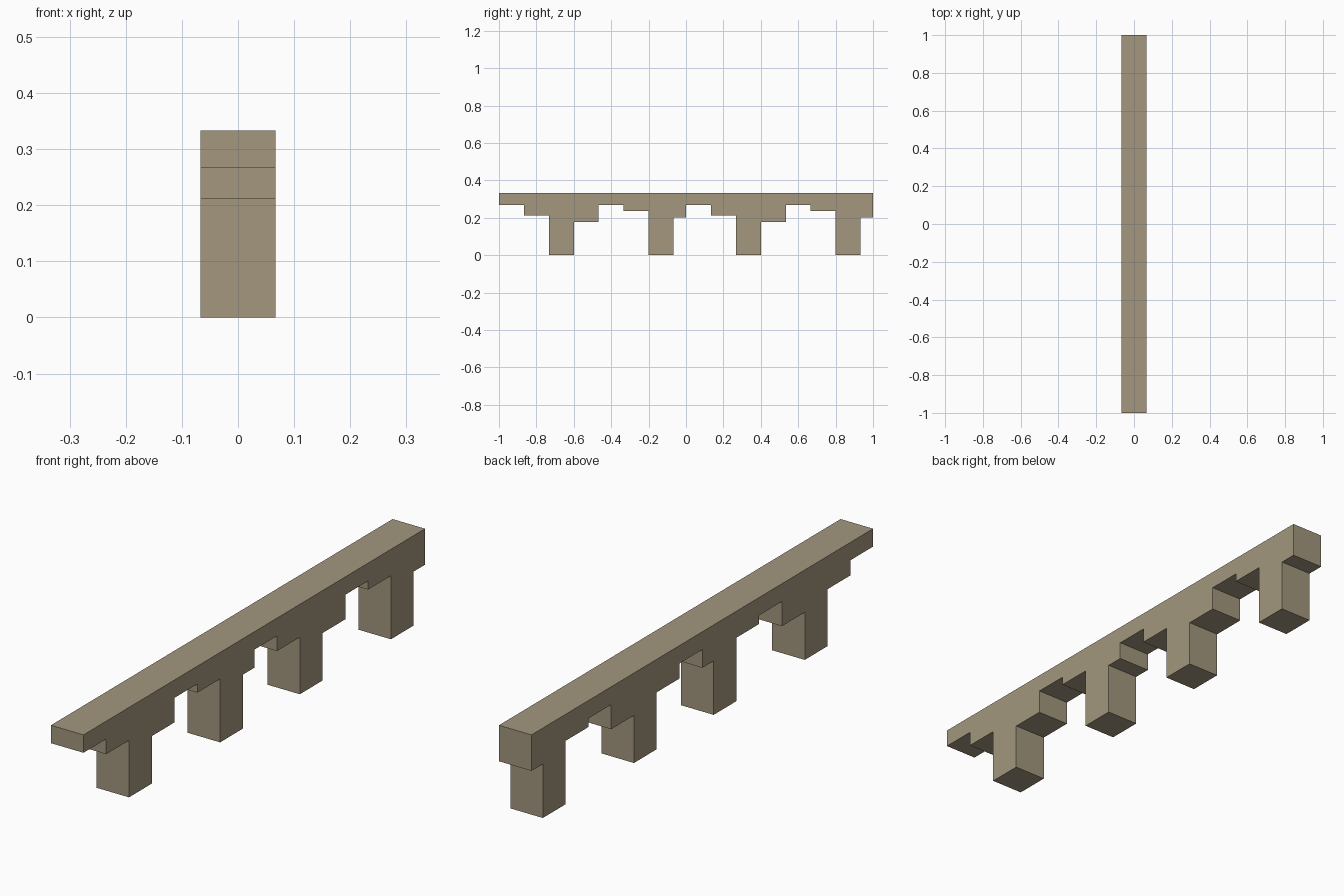
import bpy
import bmesh
from mathutils import Vector

cube = bpy.data.objects.get("Cube")
if cube:
    bpy.data.objects.remove(cube, do_unlink=True)

UNIT = 2 / 15          # block width; one bay is seven and a half blocks
TOP = UNIT * 2.5
HALF = UNIT / 2
# Underside of one bay: (width in blocks, height of the underside)
BAY = [(1, 0.267), (1, 0.211), (1, 0), (1, 0.176),
       (1, 0.267), (1, 0.235), (1, 0), (0.5, 0.2)]


def flat_material(name, colour):
    mat = bpy.data.materials.new(name)
    mat.use_nodes = True
    mat.diffuse_color = colour
    mat.node_tree.nodes["Principled BSDF"].inputs["Base Color"].default_value = colour
    return mat


# Stepped side outline: two identical bays under a level top
outline = []
y = -1.0
for width, height in BAY * 2:
    outline.append((y, height))
    y += width * UNIT
    outline.append((y, height))
outline += [(1, TOP), (-1, TOP)]

# Extrude the outline across the beam
bm = bmesh.new()
side = bm.faces.new([bm.verts.new((-HALF, y, z)) for y, z in outline])
extruded = bmesh.ops.extrude_face_region(bm, geom=[side])
verts = [v for v in extruded["geom"] if isinstance(v, bmesh.types.BMVert)]
bmesh.ops.translate(bm, verts=verts, vec=Vector((UNIT, 0, 0)))
# The outline face may be dropped by the extrusion; close that end if so
bmesh.ops.holes_fill(bm, edges=[e for e in bm.edges if e.is_boundary], sides=0)
bmesh.ops.recalc_face_normals(bm, faces=bm.faces)

mesh = bpy.data.meshes.new("stepped_beam")
bm.to_mesh(mesh)
bm.free()
mesh.materials.append(flat_material("tan stone", (0.366, 0.309, 0.212, 1)))
beam = bpy.data.objects.new("stepped_beam", mesh)
bpy.context.collection.objects.link(beam)
